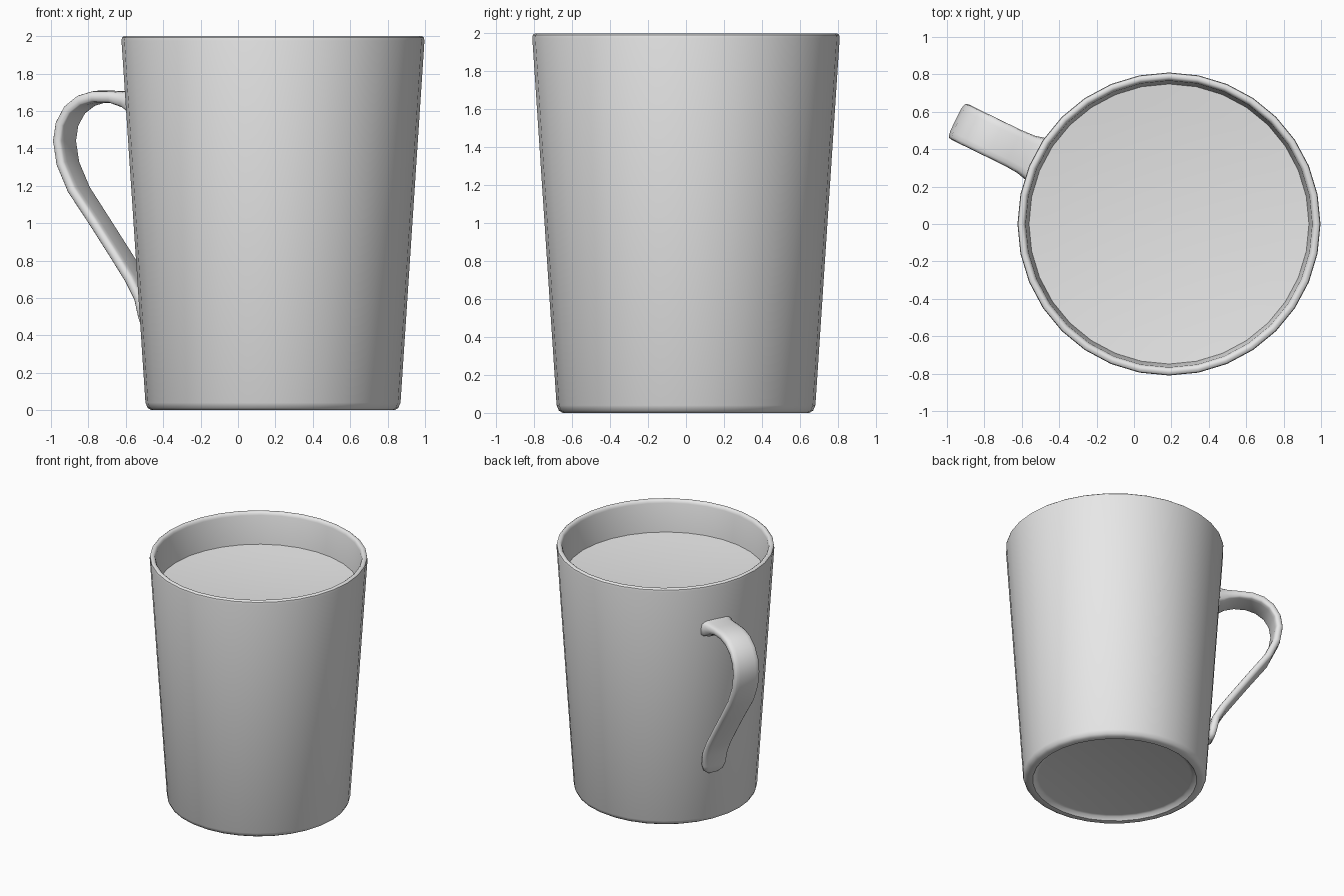
import bpy, bmesh
from math import cos, sin, pi, radians, copysign
from mathutils import Vector

cube = bpy.data.objects.get("Cube")
if cube:
    bpy.data.objects.remove(cube, do_unlink=True)

CENTRE = Vector((0.187, 0, 0))
SIDES = 32

grey = bpy.data.materials.new("plain_grey")
grey.use_nodes = True
grey.diffuse_color = (0.8, 0.8, 0.8, 1)
grey.node_tree.nodes["Principled BSDF"].inputs["Base Color"].default_value = (0.8, 0.8, 0.8, 1)


def finish(name, bm, angle=40):
    bmesh.ops.recalc_face_normals(bm, faces=bm.faces)
    mesh = bpy.data.meshes.new(name)
    bm.to_mesh(mesh)
    bm.free()
    mesh.materials.append(grey)
    obj = bpy.data.objects.new(name, mesh)
    obj.location = CENTRE
    bpy.context.collection.objects.link(obj)
    bpy.ops.object.select_all(action='DESELECT')
    obj.select_set(True)
    bpy.context.view_layer.objects.active = obj
    bpy.ops.object.shade_smooth_by_angle(angle=radians(angle))
    return obj


def bridge(bm, rings):
    for a, b in zip(rings, rings[1:]):
        n = len(a)
        for i in range(n):
            j = (i + 1) % n
            bm.faces.new((a[i], a[j], b[j], b[i]))


def lathe(bm, profile):
    rings = [[bm.verts.new((r * cos(2 * pi * i / SIDES), r * sin(2 * pi * i / SIDES), z))
              for i in range(SIDES)] for r, z in profile]
    bridge(bm, rings)
    return rings


# Tapered body: recessed underside, outer wall, rounded rim, inner wall
bm = bmesh.new()
rings = lathe(bm, [(0.57, 0.03), (0.59, 0.025), (0.61, 0.0), (0.65, 0.0), (0.67, 0.012),
                   (0.682, 0.04), (0.81, 1.975), (0.807, 1.992), (0.797, 2.0),
                   (0.782, 2.0), (0.772, 1.992), (0.766, 1.975), (0.745, 1.70)])
bm.faces.new(rings[0])
finish("mug_body", bm)

# Slightly dished drink surface
bm = bmesh.new()
depth = 0.04
rings = lathe(bm, [(0.75 * k, 1.705 + depth * k * k) for k in (0.1, 0.3, 0.5, 0.7, 0.85, 1.0)])
bm.faces.new(rings[0])
drink = finish("drink_surface", bm)
if drink.data.polygons[0].normal.z < 0:
    drink.data.flip_normals()

# Strap handle: (distance from axis, height, thickness, width)
path = [(0.765, 1.640, 0.14, 0.26), (0.80, 1.645, 0.125, 0.245), (0.85, 1.660, 0.09, 0.22),
        (0.93, 1.674, 0.068, 0.21), (1.03, 1.676, 0.065, 0.21), (1.11, 1.655, 0.065, 0.21),
        (1.18, 1.605, 0.062, 0.21), (1.225, 1.53, 0.06, 0.21), (1.24, 1.44, 0.06, 0.21),
        (1.22, 1.32, 0.06, 0.21), (1.155, 1.18, 0.06, 0.21), (1.025, 1.0, 0.06, 0.20),
        (0.905, 0.83, 0.06, 0.20), (0.815, 0.70, 0.06, 0.20), (0.76, 0.60, 0.06, 0.20),
        (0.738, 0.50, 0.06, 0.19), (0.73, 0.455, 0.05, 0.16), (0.722, 0.43, 0.03, 0.09)]
out = Vector((cos(radians(154)), sin(radians(154)), 0))
side = Vector((-out.y, out.x, 0))
up = Vector((0, 0, 1))


def power(v, p):
    return copysign(abs(v) ** p, v)


bm = bmesh.new()
rings = []
for k, (s, z, thick, width) in enumerate(path):
    a, b = path[max(k - 1, 0)], path[min(k + 1, len(path) - 1)]
    tangent = (out * (b[0] - a[0]) + up * (b[1] - a[1])).normalized()
    normal = tangent.cross(side)
    ring = []
    for i in range(16):
        t = 2 * pi * i / 16
        # Rounded rectangle section
        offset = side * power(cos(t), 0.5) * width / 2 + normal * power(sin(t), 0.5) * thick / 2
        ring.append(bm.verts.new(out * s + up * z + offset))
    rings.append(ring)
bridge(bm, rings)
bm.faces.new(rings[0])
bm.faces.new(rings[-1])
finish("handle", bm, 60)
